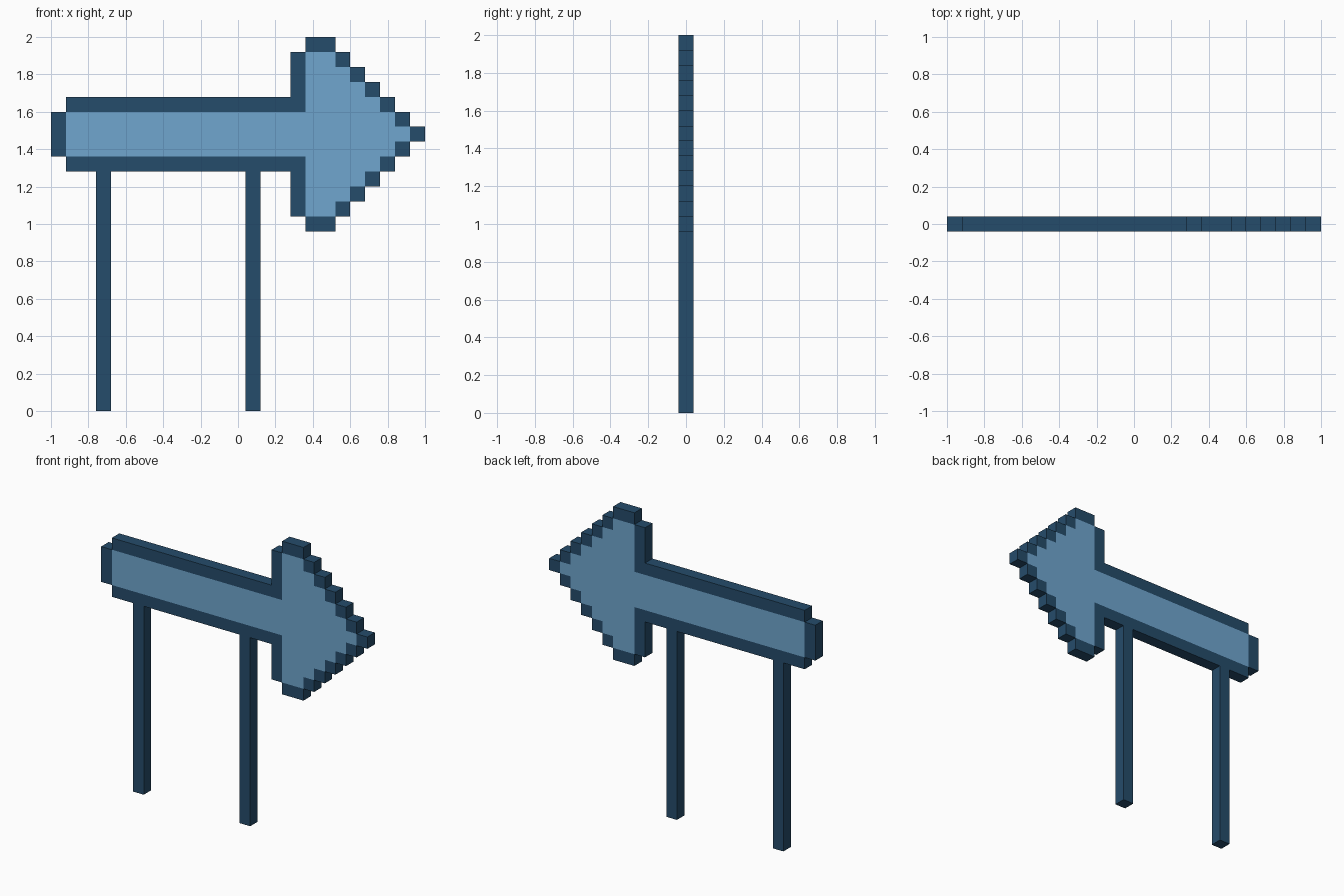
import bpy, bmesh

if "Cube" in bpy.data.objects:
    bpy.data.objects.remove(bpy.data.objects["Cube"])

U = 0.08          # block size; the sign sits on a 25 x 25 block grid
MID = 18          # row of the arrow's centre line


def material(name, rgb):
    m = bpy.data.materials.new(name)
    m.diffuse_color = (*rgb, 1.0)
    m.use_nodes = True
    m.node_tree.nodes["Principled BSDF"].inputs["Base Color"].default_value = m.diffuse_color
    return m


dark = material("dark blue", (0.0185, 0.072, 0.145))
light = material("light blue", (0.163, 0.384, 0.625))


def block(x0, x1, z0, z1):
    """Grid cells from x0..x1 and z0..z1, inclusive."""
    return {(x, z) for x in range(x0, x1 + 1) for z in range(z0, z1 + 1)}


def mirrored(cells):
    """Add the copy reflected in the arrow's centre line."""
    return cells | {(x, 2 * MID - z) for x, z in cells}


# Light filling: shaft, then head columns that shrink towards the tip
panel = block(1, 16, MID - 1, MID + 1) | block(17, 17, MID - 5, MID + 5)
for i in range(6):
    panel |= block(18 + i, 18 + i, MID - 5 + i, MID + 5 - i)

# Dark outline: tail, shaft edge, head back, head corner, stepped slope
frame = block(0, 0, MID - 1, MID + 1)
frame |= mirrored(block(1, 16, 20, 20) | block(16, 16, 20, 23) | block(17, 18, 24, 24))
frame |= mirrored({(18 + i, 24 - i) for i in range(1, 7)})

# Two posts down to the ground
left_post = block(3, 3, 0, 15)
right_post = block(13, 13, 0, 15)

solid = panel | frame | left_post | right_post


def build(name, cells, mat):
    """Mesh the outer skin of the cells, skipping walls hidden by neighbours."""
    bm = bmesh.new()

    def quad(points):
        bm.faces.new([bm.verts.new((-1 + x * U, (y - 0.5) * U, z * U)) for x, y, z in points])

    for x, z in sorted(cells):
        ring = [(x, z), (x + 1, z), (x + 1, z + 1), (x, z + 1)]
        quad([(a, 0, b) for a, b in ring])
        quad([(a, 1, b) for a, b in reversed(ring)])
        for k, (dx, dz) in enumerate([(0, -1), (1, 0), (0, 1), (-1, 0)]):
            if (x + dx, z + dz) not in solid:
                (a, b), (c, d) = ring[k], ring[(k + 1) % 4]
                quad([(a, 0, b), (a, 1, b), (c, 1, d), (c, 0, d)])
    bmesh.ops.remove_doubles(bm, verts=bm.verts, dist=0.001)
    bmesh.ops.dissolve_limit(bm, angle_limit=0.01, verts=bm.verts, edges=bm.edges)
    mesh = bpy.data.meshes.new(name)
    bm.to_mesh(mesh)
    bm.free()
    mesh.materials.append(mat)
    bpy.context.collection.objects.link(bpy.data.objects.new(name, mesh))


build("arrow_panel", panel, light)
build("arrow_frame", frame, dark)
build("left_post", left_post, dark)
build("right_post", right_post, dark)
